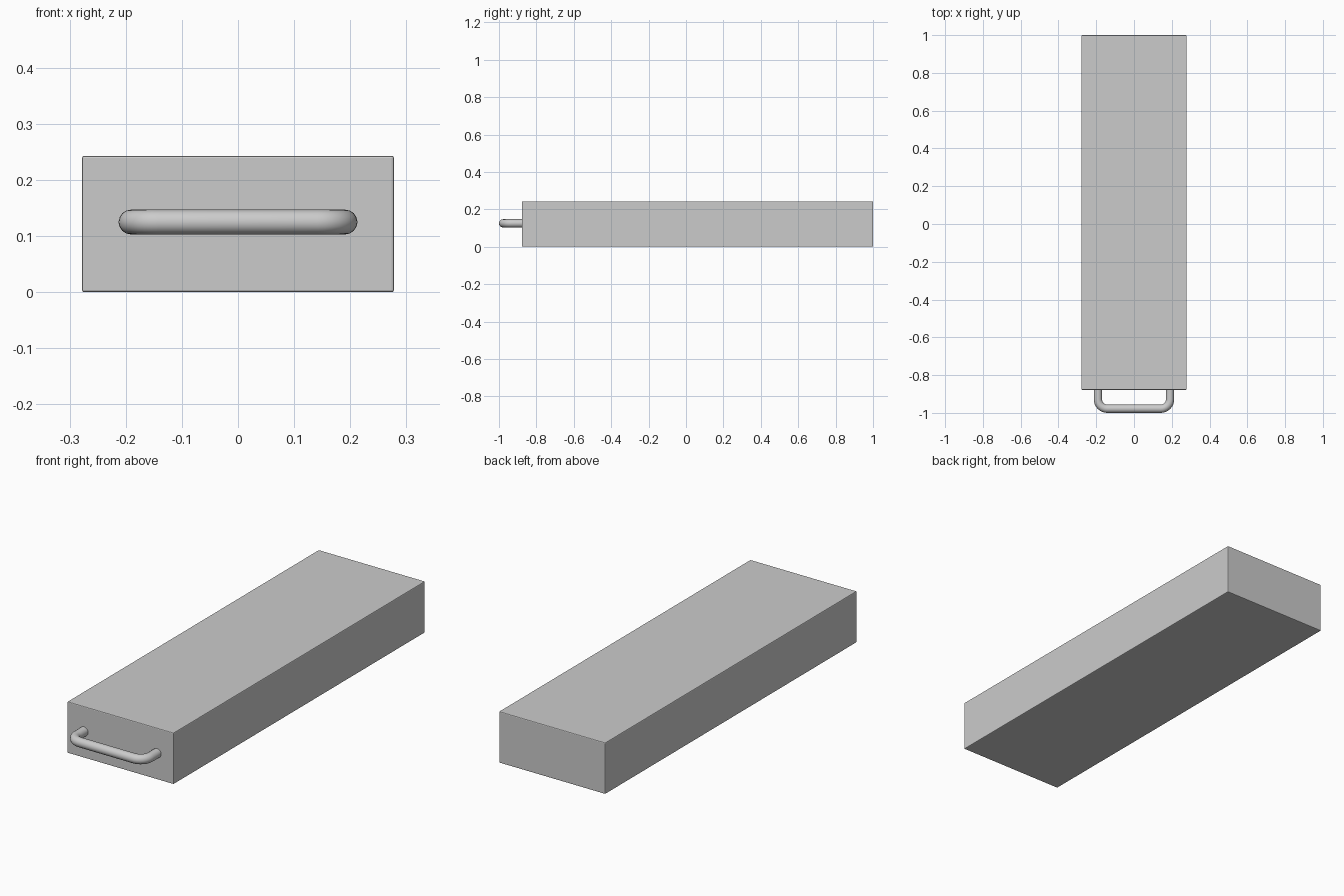
import bpy
import bmesh
import math
from mathutils import Vector

if "Cube" in bpy.data.objects:
    bpy.data.objects.remove(bpy.data.objects["Cube"])

FRONT, BACK = -0.878, 1.0
HALF_W, HEIGHT = 0.278, 0.243

# Long closed drawer body with slightly eased edges
bm = bmesh.new()
bmesh.ops.create_cube(bm, size=1)
bmesh.ops.scale(bm, vec=(2 * HALF_W, BACK - FRONT, HEIGHT), verts=bm.verts)
bmesh.ops.translate(bm, vec=(0, (BACK + FRONT) / 2, HEIGHT / 2), verts=bm.verts)
mesh = bpy.data.meshes.new("drawer_body")
bm.to_mesh(mesh)
bm.free()
body = bpy.data.objects.new("drawer_body", mesh)
bpy.context.collection.objects.link(body)
bevel = body.modifiers.new("eased_edges", 'BEVEL')
bevel.width = 0.004
bevel.segments = 2

# Handle path: two legs joined to a crossbar by rounded corners
R, BEND, Z = 0.022, 0.05, 0.125
X, Y = 0.191, -1.0 + R
right = [Vector((X, FRONT + 0.005, Z))]
for i in range(9):
    a = math.radians(90) * i / 8
    right.append(Vector((X - BEND + BEND * math.cos(a),
                         Y + BEND - BEND * math.sin(a), Z)))
left = [Vector((-p.x, p.y, p.z)) for p in reversed(right)]
path = right + left

# Pull handle: round bar swept along the path
curve = bpy.data.curves.new("pull_handle", 'CURVE')
curve.dimensions = '3D'
curve.bevel_depth = R
curve.bevel_resolution = 6
curve.use_fill_caps = True
spline = curve.splines.new('POLY')
spline.points.add(len(path) - 1)
for pt, co in zip(spline.points, path):
    pt.co = (*co, 1)
spline.use_smooth = True
handle = bpy.data.objects.new("pull_handle", curve)
bpy.context.collection.objects.link(handle)
